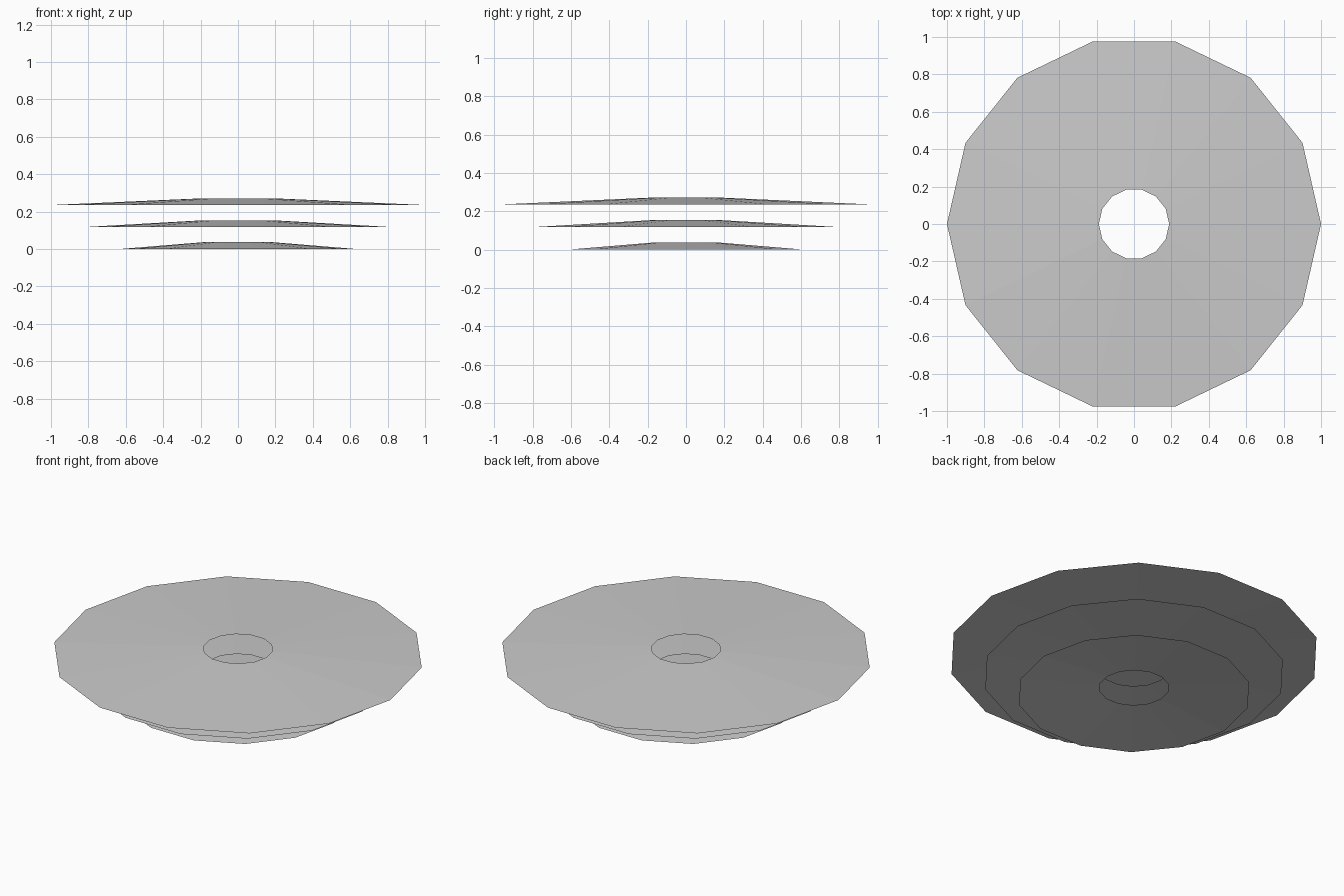
import bpy
import bmesh
import math

if "Cube" in bpy.data.objects:
    bpy.data.objects.remove(bpy.data.objects["Cube"])

SIDES = 14
HOLE_RADIUS = 0.188
RISE = 0.036       # height of each shallow cone
SPACING = 0.1175   # vertical distance between cones

grey = bpy.data.materials.new("light_grey")
grey.diffuse_color = (0.6, 0.6, 0.6, 1.0)
grey.use_nodes = True
grey.node_tree.nodes["Principled BSDF"].inputs["Base Color"].default_value = grey.diffuse_color


def ring(bm, radius, z):
    return [bm.verts.new((radius * math.cos(2 * math.pi * i / SIDES),
                          radius * math.sin(2 * math.pi * i / SIDES), z))
            for i in range(SIDES)]


def cone_shell(name, radius, z):
    """Open, single-surface shallow cone with a hole in the middle."""
    bm = bmesh.new()
    outer = ring(bm, radius, z)
    inner = ring(bm, HOLE_RADIUS, z + RISE)
    for i in range(SIDES):
        j = (i + 1) % SIDES
        bm.faces.new((outer[i], outer[j], inner[j], inner[i]))
    mesh = bpy.data.meshes.new(name)
    bm.to_mesh(mesh)
    bm.free()
    mesh.materials.append(grey)
    obj = bpy.data.objects.new(name, mesh)
    bpy.context.collection.objects.link(obj)


# Three stacked discs, widening upwards
for level, (name, radius) in enumerate((("lower_disc", 0.63),
                                        ("middle_disc", 0.815),
                                        ("upper_disc", 1.0))):
    cone_shell(name, radius, level * SPACING)
